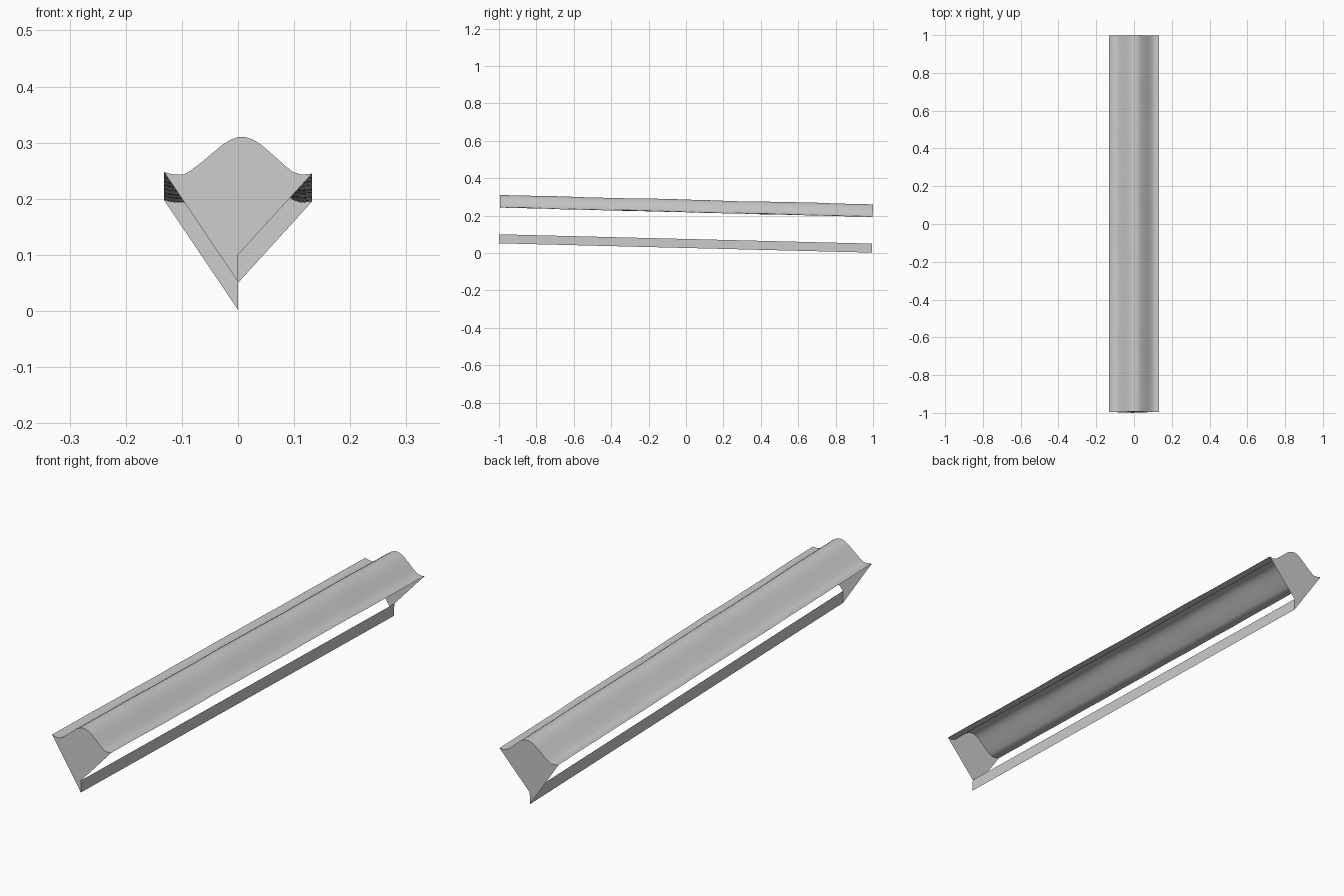
import bpy, math, random
from mathutils import Matrix

cube = bpy.data.objects.get("Cube")
if cube:
    bpy.data.objects.remove(cube)
random.seed(4)

HALF = 0.9968                      # half the length along the slope
SLOPE = Matrix.Translation((0, -0.004, 0)) @ Matrix.Rotation(-0.025, 4, 'X')

grey = bpy.data.materials.new("plain grey")
grey.use_nodes = True
grey.diffuse_color = (0.6, 0.6, 0.6, 1)
grey.node_tree.nodes["Principled BSDF"].inputs["Base Color"].default_value = (0.6, 0.6, 0.6, 1)


def add_sheet(name, verts, faces, smooth=False):
    mesh = bpy.data.meshes.new(name)
    mesh.from_pydata(verts, [], faces)
    mesh.transform(SLOPE)
    mesh.materials.append(grey)
    for poly in mesh.polygons:
        poly.use_smooth = smooth
    obj = bpy.data.objects.new(name, mesh)
    bpy.context.collection.objects.link(obj)
    return obj


# Cross-section of the cover, from the right lip over the ridge to the left lip
profile = [(-.132, .223), (-.122, .220), (-.11, .218), (-.097, .218), (-.085, .225),
           (-.065, .240), (-.045, .257), (-.028, .271), (-.014, .280), (0, .285),
           (.014, .285), (.028, .280), (.042, .271), (.065, .251), (.085, .233),
           (.098, .223), (.113, .218), (.132, .220)]
n = len(profile)

# Ridged cover: the section swept along the slope with a faint hand-made ripple
ROWS = 60
waves = [(random.uniform(5, 25), random.uniform(5, 40), random.uniform(0, 6)) for _ in range(4)]
verts = []
for r in range(ROWS + 1):
    y = -HALF + 2 * HALF * r / ROWS
    fade = min(1, 8 * r / ROWS, 8 * (1 - r / ROWS))
    for x, z in profile:
        ripple = sum(math.sin(a * y + b * x + c) for a, b, c in waves)
        verts.append((x, y, z + 0.0004 * fade * ripple))
faces = [(r * n + i, r * n + i + 1, (r + 1) * n + i + 1, (r + 1) * n + i)
         for r in range(ROWS) for i in range(n - 1)]
add_sheet("ridged_cover", verts, faces, smooth=True)

# End panels: cover section on top, two slanted edges meeting the keel below
KEEL_LOW, KEEL_HIGH = 0.027, 0.075
outline = [(0, KEEL_LOW), (0, KEEL_HIGH)] + profile[::-1]
for name, y, flip in (("front_panel", -HALF, False), ("back_panel", HALF, True)):
    loop = list(range(len(outline)))
    add_sheet(name, [(x, y, z) for x, z in outline], [loop[::-1] if flip else loop])

# Thin upright keel strip joining the lower corners of the panels
add_sheet("keel_strip",
          [(0, -HALF, KEEL_LOW), (0, HALF, KEEL_LOW), (0, HALF, KEEL_HIGH), (0, -HALF, KEEL_HIGH)],
          [(0, 1, 2, 3)])
